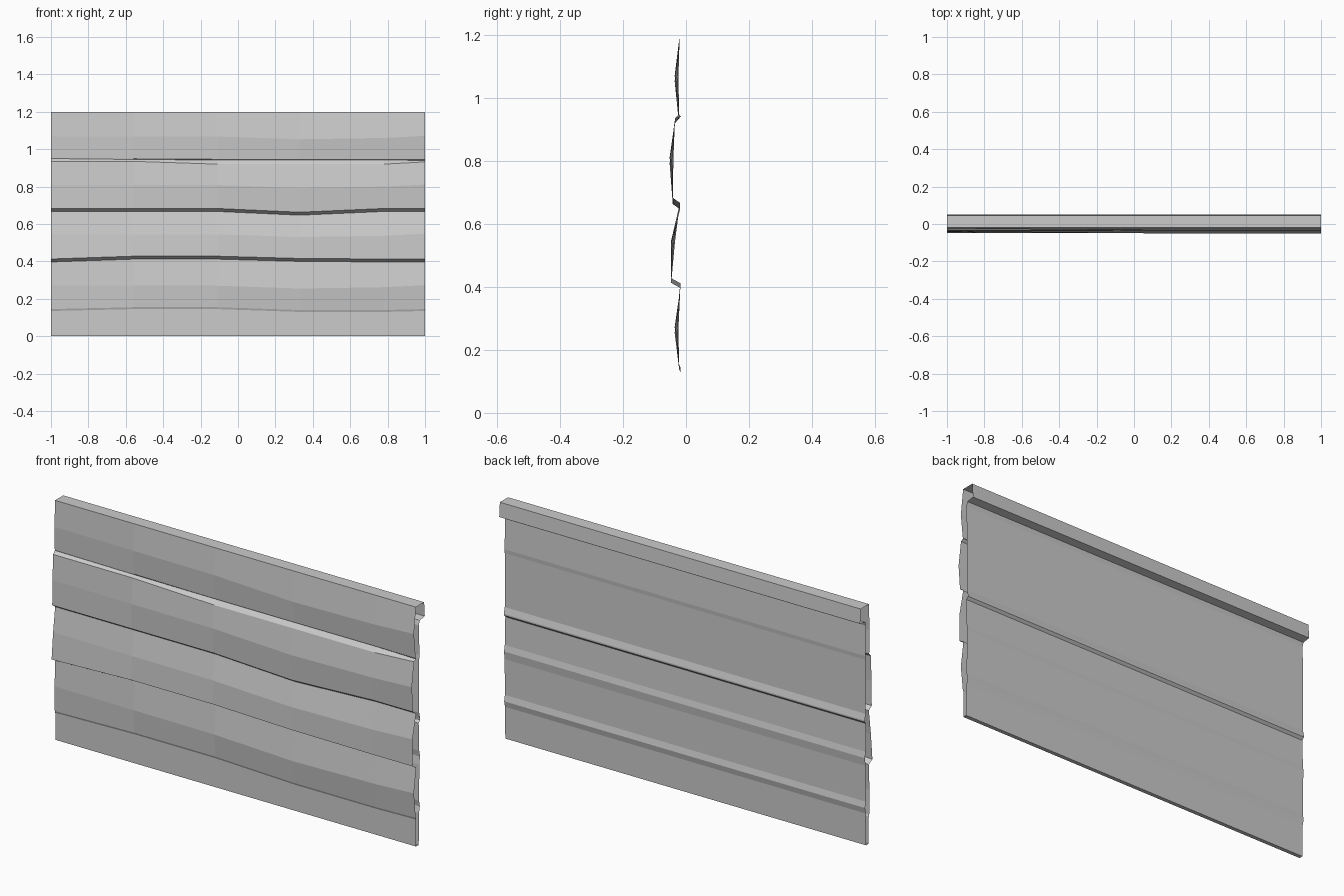
import bpy

# Column positions along the panel
XS = [-1, -0.56, -0.11, 0.33, 0.78, 1]


def at(v, i):
    return v[i] if isinstance(v, (list, tuple)) else v


def loft(name, rows):
    """Rows of (y, z); either value may be a list with one entry per column."""
    n = len(XS)
    verts = [(x, at(y, i), at(z, i)) for y, z in rows for i, x in enumerate(XS)]
    faces = [(r * n + i, r * n + i + 1, (r + 1) * n + i + 1, (r + 1) * n + i)
             for r in range(len(rows) - 1) for i in range(n - 1)]
    me = bpy.data.meshes.new(name)
    me.from_pydata(verts, [], faces)
    ob = bpy.data.objects.new(name, me)
    bpy.context.collection.objects.link(ob)
    return ob


def shift(zs, d):
    return [z + d for z in zs]


def bulge(y):
    # boards warp outwards towards the right end
    return [y - b for b in (0.002, 0.006, 0.01, 0.014, 0.013, 0.014)]


# Wavy seams between the boards
s1 = [0.14, 0.15, 0.15, 0.135, 0.135, 0.14]
s2 = [0.405, 0.42, 0.42, 0.408, 0.405, 0.405]
s3 = [0.675, 0.675, 0.675, 0.655, 0.675, 0.675]
s4 = [0.935, 0.935, 0.92, 0.92, 0.92, 0.932]
s4_top = [0.95, 0.945, 0.942, 0.942, 0.942, 0.94]
mid = [0, 0, 0, -0.015, -0.008, 0.003]

# Underside and base strip up to the first seam
loft("base_board", [(0.002, 0), (-0.018, 0), (-0.018, shift(s1, -0.005))])

# Overlapping boards
loft("lower_board", [(-0.018, shift(s1, -0.005)), (-0.022, shift(s1, 0.005)),
                     (bulge(-0.022), shift(mid, 0.27)), (-0.018, shift(s2, -0.008))])
loft("second_board", [(-0.018, shift(s2, -0.008)), (-0.047, shift(s2, 0.008)),
                      (bulge(-0.033), shift(mid, 0.545)), (-0.019, shift(s3, -0.008))])
loft("third_board", [(-0.019, shift(s3, -0.008)), (-0.042, shift(s3, 0.008)),
                     (bulge(-0.038), shift(mid, 0.808)), (-0.035, s4),
                     ([-0.022, -0.02, -0.018, -0.016, -0.017, -0.02], s4_top)])
loft("top_board", [([-0.022, -0.02, -0.018, -0.016, -0.017, -0.02], s4_top),
                   ([-0.022, -0.022, -0.024, -0.025, -0.024, -0.022], shift(s4_top, 0.004)),
                   (bulge(-0.022), shift(mid, 1.068)), (-0.02, 1.2)])

# Hooked rim over the back
loft("top_rim", [(-0.02, 1.2), (0.045, 1.2), (0.05, 1.128), (0.01, 1.122),
                 (0.003, 1.1)])

# Back skin with shallow ribs
loft("back_panel", [(0.003, 1.1), (0.008, 0.95), (0.006, 0.93), (0.006, 0.66),
                    (0.014, 0.63), (0.014, 0.622), (0.002, 0.61), (0.006, 0.47),
                    (0.012, 0.44), (0.007, 0.4), (0.005, 0.22), (0.011, 0.19),
                    (0.004, 0.16), (0.002, 0)])
